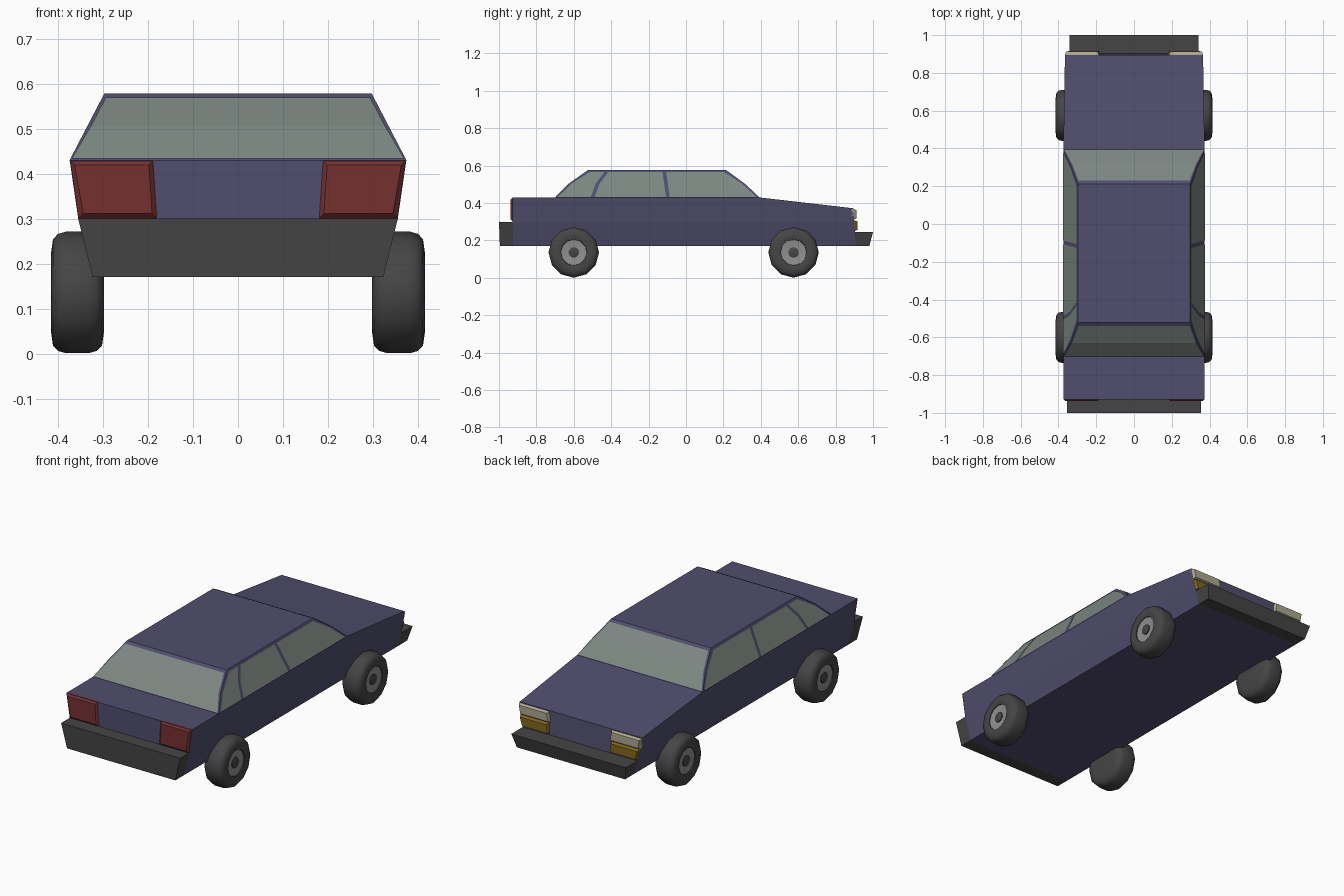
import bpy, bmesh, math

if "Cube" in bpy.data.objects:
    bpy.data.objects.remove(bpy.data.objects["Cube"])

WIDTHS = [(0.17, 0.323), (0.30, 0.355), (0.43, 0.374), (0.578, 0.297)]
REAR_SLOPE = [(0.43, -0.70), (0.503, -0.628), (0.578, -0.522)]
FRONT_SLOPE = [(0.43, 0.393), (0.503, 0.315), (0.578, 0.212)]


def interp(table, z):
    for (z0, a), (z1, b) in zip(table, table[1:]):
        if z <= z1:
            break
    return a + (b - a) * (z - z0) / (z1 - z0)


def half_width(z):
    return interp(WIDTHS, z)


def material(name, r, g, b):
    m = bpy.data.materials.new(name)
    m.diffuse_color = (r, g, b, 1)
    m.use_nodes = True
    m.node_tree.nodes["Principled BSDF"].inputs["Base Color"].default_value = m.diffuse_color
    return m


PAINT = material("paint", 0.08, 0.076, 0.155)
GLASS = material("glass", 0.20, 0.24, 0.22)
RUBBER = material("rubber", 0.06, 0.06, 0.06)
RED = material("red_lens", 0.18, 0.03, 0.03)
AMBER = material("amber_lens", 0.22, 0.14, 0.012)
CREAM = material("cream_lens", 0.42, 0.39, 0.28)
METAL = material("rim_metal", 0.28, 0.28, 0.28)


def finish(name, bm, mat, fix_normals=True):
    if fix_normals:
        bmesh.ops.recalc_face_normals(bm, faces=bm.faces[:])
    me = bpy.data.meshes.new(name)
    bm.to_mesh(me)
    bm.free()
    me.materials.append(mat)
    ob = bpy.data.objects.new(name, me)
    bpy.context.collection.objects.link(ob)
    return ob


def add_mesh(name, verts, faces, mat):
    bm = bmesh.new()
    vs = [bm.verts.new(v) for v in verts]
    for f in faces:
        bm.faces.new([vs[i] for i in f])
    return finish(name, bm, mat)


def slab(name, profile, mat, crease=None):
    """Side profile (y, z) extruded across the car, tapered by half_width."""
    bm = bmesh.new()
    face = bm.faces.new([bm.verts.new((-1, y, z)) for y, z in profile])
    ext = bmesh.ops.extrude_face_region(bm, geom=[face], use_keep_orig=True)
    for v in ext["geom"]:
        if isinstance(v, bmesh.types.BMVert):
            v.co.x = 1
    if crease:
        bmesh.ops.bisect_plane(bm, geom=bm.verts[:] + bm.edges[:] + bm.faces[:],
                               plane_co=(0, 0, crease), plane_no=(0, 0, 1), dist=1e-5)
    for v in bm.verts:
        v.co.x = math.copysign(half_width(v.co.z), v.co.x)
    return finish(name, bm, mat)


# Body, cabin and bumpers
slab("body", [(-0.925, 0.17), (-0.928, 0.43), (0.393, 0.43), (0.895, 0.372),
              (0.908, 0.17)], PAINT, crease=0.30)
slab("cabin", [(y, z) for z, y in REAR_SLOPE] +
     [(y, z) for z, y in reversed(FRONT_SLOPE)], PAINT)
slab("rear_bumper", [(-0.92, 0.17), (-0.995, 0.17), (-1.0, 0.30), (-0.92, 0.30)], RUBBER)
slab("front_bumper", [(0.90, 0.17), (0.98, 0.17), (1.0, 0.245), (0.90, 0.245)], RUBBER)


# Front and rear windscreens, following the cabin slopes
def windscreen(name, slope, out):
    verts = []
    for z, gap in ((0.432, 0.004), (0.503, 0.009), (0.567, 0.009)):
        y = interp(slope, z) + out * 0.003
        x = half_width(z) - gap
        verts += [(-x, y, z + 0.002), (x, y, z + 0.002)]
    faces = [(0, 1, 3, 2), (2, 3, 5, 4)]
    if out > 0:
        faces = [f[::-1] for f in faces]
    bm = bmesh.new()
    vs = [bm.verts.new(v) for v in verts]
    for f in faces:
        bm.faces.new([vs[i] for i in f])
    finish(name, bm, GLASS, fix_normals=False)


windscreen("rear_window", REAR_SLOPE, -1)
windscreen("windscreen", FRONT_SLOPE, 1)

# Side windows
SIDE_WINDOWS = {
    "front_door_window": [(-0.087, 0.433), (0.376, 0.433), (0.300, 0.503),
                          (0.202, 0.567), (-0.106, 0.567)],
    "rear_door_window": [(-0.488, 0.433), (-0.107, 0.433), (-0.126, 0.567),
                         (-0.415, 0.567), (-0.463, 0.503)],
    "quarter_window": [(-0.684, 0.433), (-0.508, 0.433), (-0.483, 0.503),
                       (-0.435, 0.567), (-0.512, 0.567), (-0.613, 0.503)],
}
for name, outline in SIDE_WINDOWS.items():
    for side, label in ((1, "right"), (-1, "left")):
        bm = bmesh.new()
        pts = outline if side > 0 else outline[::-1]
        bm.faces.new([bm.verts.new((side * (half_width(z) + 0.003), y, z)) for y, z in pts])
        finish(f"{label}_{name}", bm, GLASS, fix_normals=False)


# Lamps: shallow blocks with a chamfered face
def lamp(name, y0, y1, z0, z1, inset, mat):
    for side, label in ((1, "right"), (-1, "left")):
        back = [(0.18, z0), (half_width(z0), z0), (half_width(z1), z1), (0.187, z1)]
        shift = [(1, 1), (-1, 1), (-1, -1), (1, -1)]
        verts = [(side * x, y0, z) for x, z in back]
        verts += [(side * x, (y0 + y1) / 2, z) for x, z in back]
        verts += [(side * (x + i * inset), y1, z + k * inset)
                  for (x, z), (i, k) in zip(back, shift)]
        faces = [(0, 1, 2, 3), (8, 9, 10, 11)]
        for r in (0, 4):
            faces += [(r + i, r + (i + 1) % 4, r + 4 + (i + 1) % 4, r + 4 + i) for i in range(4)]
        add_mesh(f"{label}_{name}", verts, faces, mat)


lamp("tail_lamp", -0.915, -0.937, 0.30, 0.43, 0.011, RED)
lamp("head_lamp", 0.885, 0.912, 0.312, 0.368, 0.006, CREAM)
lamp("indicator_lamp", 0.885, 0.916, 0.25, 0.308, 0.006, AMBER)


# Wheels: lathed profiles (radius, x) with twelve sides
def lathe(name, profile, side, y, mat, n=12):
    bm = bmesh.new()
    rings = []
    for r, x in profile:
        if r == 0:
            rings.append([bm.verts.new((side * x, y, 0.136))] * n)
        else:
            rings.append([bm.verts.new((side * x, y + r * math.sin(2 * math.pi * i / n),
                                        0.136 + r * math.cos(2 * math.pi * i / n)))
                          for i in range(n)])
    for a, b in zip(rings, rings[1:]):
        for i in range(n):
            j = (i + 1) % n
            quad = list(dict.fromkeys([a[i], a[j], b[j], b[i]]))
            bm.faces.new(quad)
    ob = finish(name, bm, mat)
    bpy.ops.object.select_all(action="DESELECT")
    ob.select_set(True)
    bpy.context.view_layer.objects.active = ob
    bpy.ops.object.shade_smooth_by_angle(angle=math.radians(50))


TYRE = [(0, 0.30), (0.09, 0.298), (0.118, 0.302), (0.130, 0.314), (0.135, 0.332),
        (0.135, 0.382), (0.130, 0.400), (0.118, 0.411), (0.09, 0.415), (0.07, 0.410),
        (0.066, 0.396), (0, 0.394)]
RIM = [(0, 0.390), (0.070, 0.390), (0.070, 0.406), (0.030, 0.401), (0, 0.401)]
CAP = [(0, 0.395), (0.028, 0.395), (0.028, 0.406), (0.020, 0.409), (0, 0.409)]
for y, end in ((-0.60, "rear"), (0.575, "front")):
    for side, label in ((1, "right"), (-1, "left")):
        lathe(f"{end}_{label}_tyre", TYRE, side, y, RUBBER)
        lathe(f"{end}_{label}_rim", RIM, side, y, METAL)
        lathe(f"{end}_{label}_hub_cap", CAP, side, y, RUBBER)
